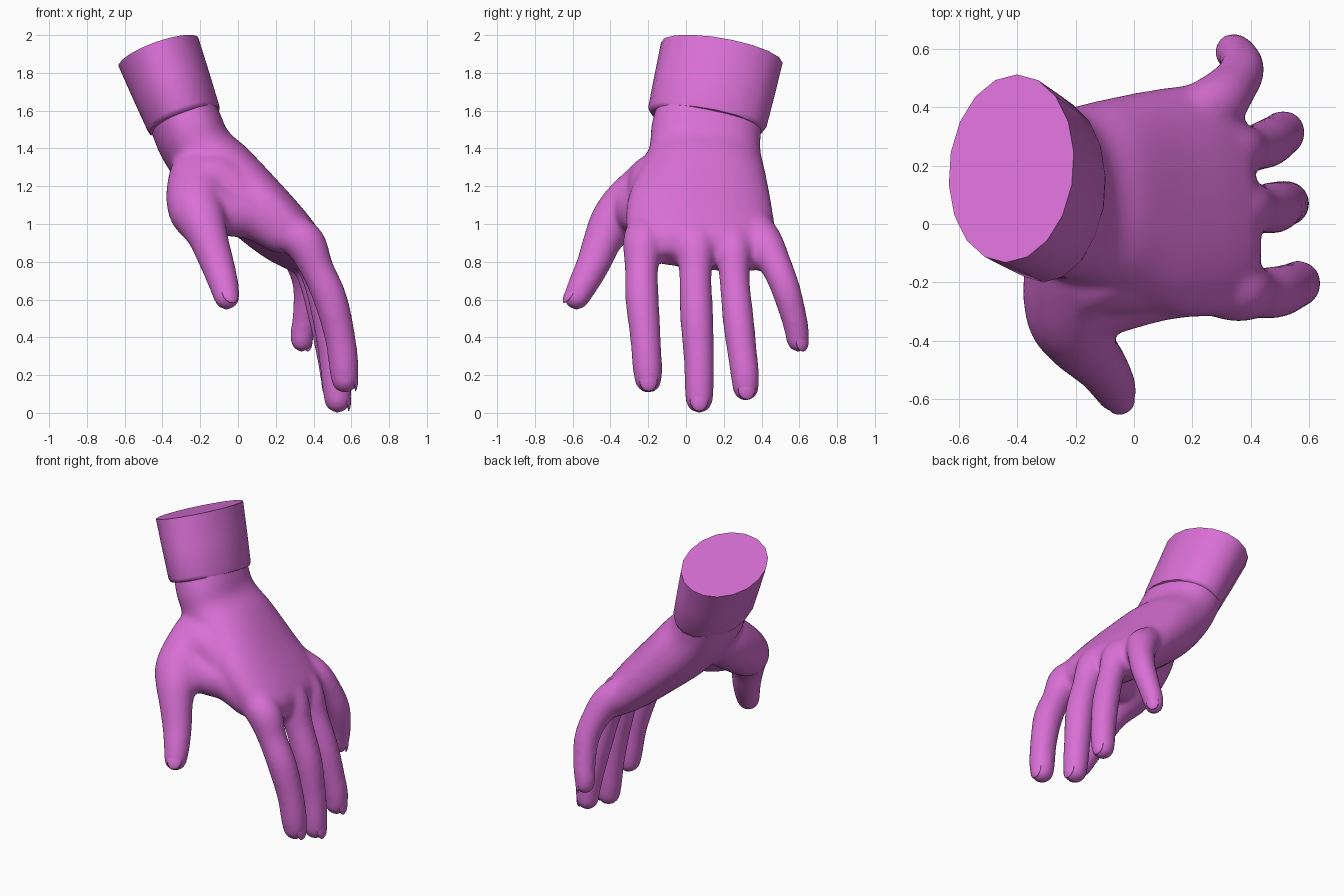
import bpy, bmesh, math
from mathutils import Vector

if "Cube" in bpy.data.objects:
    bpy.data.objects.remove(bpy.data.objects["Cube"])

pink = bpy.data.materials.new("orchid_pink")
pink.diffuse_color = (0.70, 0.162, 0.672, 1)
pink.use_nodes = True
pink.node_tree.nodes["Principled BSDF"].inputs["Base Color"].default_value = pink.diffuse_color


def catmull(rows, steps):
    """Smoothly resample rows of numbers."""
    out = []
    for i in range(len(rows) - 1):
        quad = [rows[max(0, min(len(rows) - 1, i + k))] for k in (-1, 0, 1, 2)]
        for s in range(steps):
            t = s / steps
            out.append([0.5 * (2 * b + (c - a) * t + (2 * a - 5 * b + 4 * c - d) * t * t
                               + (3 * b - a - 3 * c + d) * t ** 3) for a, b, c, d in zip(*quad)])
    return out + [list(rows[-1])]


def loft(bm, rings, sides, power=1.0):
    """Skin rings of (centre, u, v) and cap both ends."""
    loops = []
    for c, u, v in rings:
        loop = []
        for k in range(sides):
            a = 2 * math.pi * k / sides
            ca, sa = (math.copysign(abs(f) ** power, f) for f in (math.cos(a), math.sin(a)))
            loop.append(bm.verts.new(c + u * ca + v * sa))
        loops.append(loop)
    for p, q in zip(loops, loops[1:]):
        for k in range(sides):
            n = (k + 1) % sides
            bm.faces.new((p[k], p[n], q[n], q[k]))
    bm.faces.new(loops[0][::-1])
    bm.faces.new(loops[-1])


def finger_rings(points):
    """Round tube along x, y, z, radius points with a domed tip."""
    rows = catmull(points, 5)
    ps = [Vector(r[:3]) for r in rows]
    rings = []
    for i, p in enumerate(ps):
        t = (ps[min(i + 1, len(ps) - 1)] - ps[max(i - 1, 0)]).normalized()
        u = Vector((0, 0, 1)).cross(t) if abs(t.z) < .3 else Vector((0, 1, 0)) - t * t.y
        u.normalize()
        rings.append((p, u * rows[i][3], t.cross(u) * rows[i][3]))
    p, u, v = rings[-1]
    for k in range(1, 6):
        a = math.radians(17 * k)
        rings.append((p + t * u.length * math.sin(a), u * math.cos(a), v * math.cos(a)))
    return rings


def make_object(name, bm):
    bmesh.ops.recalc_face_normals(bm, faces=bm.faces)
    mesh = bpy.data.meshes.new(name)
    bm.to_mesh(mesh)
    bm.free()
    mesh.materials.append(pink)
    ob = bpy.data.objects.new(name, mesh)
    bpy.context.collection.objects.link(ob)
    return ob


# Palm sections: centre x, y, z, half width, half thickness, tilt, roll
palm = [(-.34, .14, 1.70, .27, .17, 20, 6), (-.275, .11, 1.53, .292, .185, 20, 6),
        (-.215, .10, 1.40, .295, .185, 28, 6), (-.09, .09, 1.26, .335, .195, 42, 6),
        (.08, .075, 1.10, .385, .175, 47, 8), (.24, .08, .95, .40, .152, 45, 8),
        (.33, .09, .865, .375, .122, 42, 8), (.365, .09, .80, .34, .07, 40, 8)]
# Finger centre lines: x, y, z, radius
fingers = {
    "thumb": [(-.18, -.02, 1.32, .15), (-.205, -.13, 1.22, .168), (-.22, -.295, 1.09, .156),
              (-.187, -.385, 1.005, .13), (-.155, -.438, .92, .105), (-.11, -.49, .79, .091),
              (-.075, -.545, .68, .08), (-.06, -.578, .615, .071)],
    "index": [(.20, -.20, 1.00, .09), (.345, -.225, .91, .11), (.42, -.235, .76, .089),
              (.49, -.232, .60, .09), (.54, -.215, .40, .082), (.56, -.205, .25, .08),
              (.565, -.20, .178, .074)],
    "middle": [(.21, .05, 1.00, .09), (.35, .052, .895, .108), (.42, .05, .73, .087),
               (.478, .056, .52, .089), (.508, .068, .30, .082), (.522, .07, .15, .079),
               (.528, .07, .072, .074)],
    "ring": [(.19, .25, .98, .09), (.33, .25, .88, .10), (.395, .256, .72, .081),
             (.457, .276, .50, .084), (.495, .30, .30, .079), (.51, .312, .20, .077),
             (.512, .316, .133, .071)],
    "little": [(.16, .36, 1.00, .09), (.28, .415, .90, .10), (.345, .482, .77, .084),
               (.37, .53, .65, .078), (.358, .57, .51, .07), (.343, .587, .43, .066),
               (.338, .592, .382, .061)]}
# Webs of skin from the thumb base to the index knuckle and to the back of the hand
webs = [[(-.17, -.28, 1.12, .12), (-.07, -.245, 1.07, .13), (.08, -.21, 1.04, .125),
         (.22, -.20, .96, .115)],
        [(-.20, -.20, 1.19, .145), (-.12, -.155, 1.22, .155), (-.01, -.16, 1.15, .15),
         (.12, -.17, 1.05, .135)]]

# Hand: palm, webs and fingers fused into one smooth skin
bm = bmesh.new()
rings = []
for x, y, z, hy, hn, tilt, roll in catmull(palm, 5):
    a, r = math.radians(tilt), math.radians(roll)
    n, side = Vector((math.cos(a), 0, math.sin(a))), Vector((0, 1, 0))
    rings.append((Vector((x, y, z)), (side * math.cos(r) - n * math.sin(r)) * hy,
                  (n * math.cos(r) + side * math.sin(r)) * hn))
loft(bm, rings, 32, 0.88)
for points in list(fingers.values()) + webs:
    loft(bm, finger_rings(points), 20)
hand = make_object("hand", bm)
fuse = hand.modifiers.new("fuse", 'REMESH')
fuse.mode = 'VOXEL'
fuse.voxel_size = 0.014
fuse.use_smooth_shade = True
soften = hand.modifiers.new("soften", 'SMOOTH')
soften.factor = 0.5
soften.iterations = 20

# Nails: thin domed plates set on the back of each fingertip
facing = {"thumb": (.35, -.75, .5), "index": (1, 0, .1), "middle": (1, 0, .1),
          "ring": (1, .1, .1), "little": (.8, .55, .1)}
for name, points in fingers.items():
    tip, before = Vector(points[-1][:3]), Vector(points[-2][:3])
    r = points[-1][3]
    t = (tip - before).normalized()
    out = Vector(facing[name])
    out = (out - t * out.dot(t)).normalized()
    side = t.cross(out)
    bm = bmesh.new()
    bmesh.ops.create_uvsphere(bm, u_segments=16, v_segments=8, radius=1)
    for v in bm.verts:
        x, y, z = v.co
        v.co = (tip + t * (r * .08 + x * r * .85) + side * y * r * .66
                + out * r * (.85 + z * .1 - y * y * .2 - max(x, 0) ** 2 * .16))
    nail = make_object(name + "_nail", bm)
    nail.data.shade_smooth()

# Cuff: slightly flared sleeve end, closed on top, with a rounded lower hem
axis = Vector((-.36, .19, 1)).normalized()
n = Vector((1, 0, .36)).normalized()
side = axis.cross(n).normalized()
top, bottom = Vector((-.42, .19, 1.908)), Vector((-.285, .11, 1.55))
bm = bmesh.new()
loft(bm, [(bottom - axis * .008, side * .285, n * .18), (bottom - axis * .004, side * .308, n * .198),
          (bottom + axis * .018, side * .318, n * .204),
          (bottom.lerp(top, .5), side * .323, n * .216), (top, side * .327, n * .227)], 18)
cuff = make_object("cuff", bm)
bpy.context.view_layer.objects.active = cuff
cuff.select_set(True)
bpy.ops.object.shade_smooth_by_angle(angle=math.radians(60))
